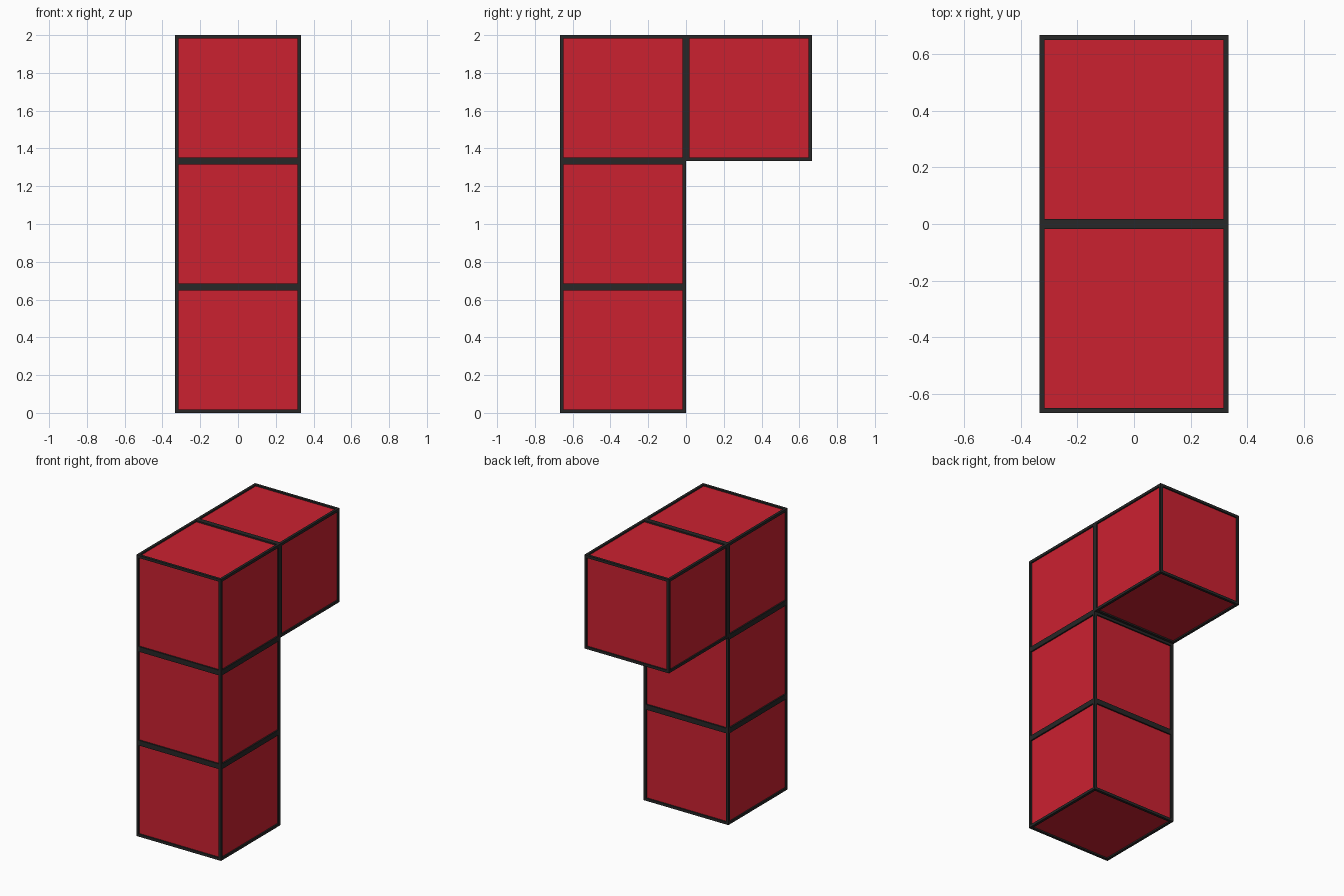
import bpy, bmesh
from mathutils import Vector

if "Cube" in bpy.data.objects:
    bpy.data.objects.remove(bpy.data.objects["Cube"])

S = 2 / 3          # cube edge
BORDER = 0.026     # dark rim around each panel
RECESS = 0.01      # panels sit slightly below the rim
CELLS = [(0, 0), (0, 1), (0, 2), (1, 2)]   # (y, z) cells of the L shape


def material(name, color):
    m = bpy.data.materials.new(name)
    m.diffuse_color = color
    m.use_nodes = True
    m.node_tree.nodes["Principled BSDF"].inputs["Base Color"].default_value = m.diffuse_color
    return m


def add_object(name, bm, mat):
    me = bpy.data.meshes.new(name)
    bm.to_mesh(me)
    bm.free()
    me.materials.append(mat)
    ob = bpy.data.objects.new(name, me)
    bpy.context.collection.objects.link(ob)
    return ob


def l_shape():
    """Outer skin of the joined cubes, one quad per exposed cube face."""
    bm = bmesh.new()
    for y, z in CELLS:
        centre = Vector((0, (y - 0.5) * S, (z + 0.5) * S))
        for axis in range(3):
            for sign in (-1, 1):
                n = Vector((0, 0, 0))
                n[axis] = sign
                if axis and (y + int(n.y), z + int(n.z)) in CELLS:
                    continue
                u = Vector((0, 0, 0))
                u[(axis + 1) % 3] = 1
                v = n.cross(u)
                corners = [n - u - v, n + u - v, n + u + v, n - u + v]
                bm.faces.new([bm.verts.new(centre + c * S / 2) for c in corners])
    bmesh.ops.remove_doubles(bm, verts=bm.verts[:], dist=0.0001)
    # recess every square
    squares = bm.faces[:]
    bmesh.ops.inset_individual(bm, faces=squares, thickness=BORDER)
    bmesh.ops.translate
    rims = [f for f in bm.faces if f not in set(squares)]
    bmesh.ops.inset_individual(bm, faces=squares, thickness=0.0, depth=-RECESS)
    return bm, squares


# dark frame: rims and recess walls
bm, squares = l_shape()
bmesh.ops.delete(bm, geom=squares, context='FACES')
add_object("edge_frame", bm, material("dark_frame", (0.02, 0.02, 0.02, 1)))

# red panels filling the recesses
bm, squares = l_shape()
keep = set(squares)
bmesh.ops.delete(bm, geom=[f for f in bm.faces if f not in keep], context='FACES')
add_object("face_panels", bm, material("red_panel", (0.6, 0.015, 0.03, 1)))
